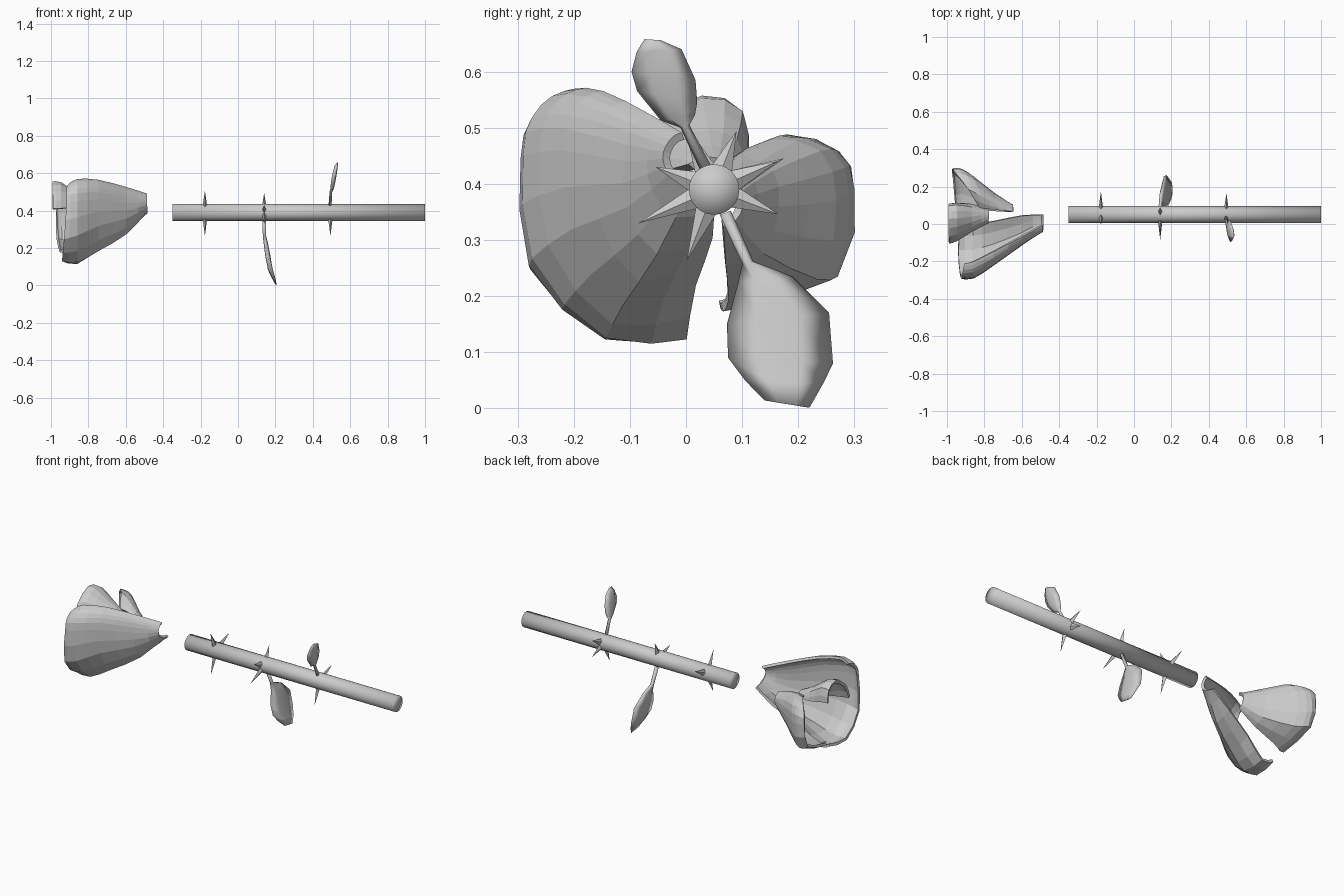
import bpy, bmesh, math
from mathutils import Vector

if "Cube" in bpy.data.objects:
    bpy.data.objects.remove(bpy.data.objects["Cube"])

grey = bpy.data.materials.new("light_grey")
grey.diffuse_color = (0.6, 0.6, 0.6, 1)
grey.use_nodes = True
grey.node_tree.nodes["Principled BSDF"].inputs["Base Color"].default_value = grey.diffuse_color
CY, CZ = 0.05, 0.39          # stem axis


def finish(name, bm, smooth=None):
    bmesh.ops.recalc_face_normals(bm, faces=bm.faces)
    me = bpy.data.meshes.new(name)
    bm.to_mesh(me)
    bm.free()
    ob = bpy.data.objects.new(name, me)
    bpy.context.collection.objects.link(ob)
    me.materials.append(grey)
    if smooth:
        bpy.ops.object.select_all(action='DESELECT')
        ob.select_set(True)
        bpy.context.view_layer.objects.active = ob
        bpy.ops.object.shade_smooth_by_angle(angle=math.radians(smooth))
    return ob


def grid(bm, rows, closed=False):
    vs = [[bm.verts.new(p) for p in r] for r in rows]
    n = len(rows[0])
    for a, b in zip(vs, vs[1:]):
        for j in range(n if closed else n - 1):
            k = (j + 1) % n
            bm.faces.new((a[j], a[k], b[k], b[j]))
    return vs


def refine(pts):
    """Insert a smooth midpoint between neighbouring points."""
    out = []
    for i in range(len(pts) - 1):
        p0, p1, p2, p3 = (pts[max(0, min(len(pts) - 1, i + d))] for d in (-1, 0, 1, 2))
        out += [p1, (p1 + p2) * 0.5625 - (p0 + p3) * 0.0625]
    return out + [pts[-1]]


def petal(name, sections, thickness):
    """Each section is one x (or an x per point) and its (y, z) points."""
    rows = []
    for xs, pts in sections:
        xs = xs if isinstance(xs, list) else [xs] * len(pts)
        rows.append(refine([Vector((x, y, z)) for x, (y, z) in zip(xs, pts)]))
    cols = [refine(list(c)) for c in zip(*rows)]
    bm = bmesh.new()
    grid(bm, list(zip(*cols)))
    ob = finish(name, bm)
    mod = ob.modifiers.new("thickness", 'SOLIDIFY')
    mod.thickness = thickness
    mod.offset = 0


# Stem: softly shaded rod lying along x, ends capped by fans
bm = bmesh.new()
ring = [(CY + 0.045 * math.cos(a), CZ + 0.045 * math.sin(a))
        for a in (math.tau * i / 24 for i in range(24))]
ends = grid(bm, [[(x, y, z) for y, z in ring] for x in (-0.35, 1.0)], closed=True)
for loop, x in zip(ends, (-0.35, 1.0)):
    mid = bm.verts.new((x, CY, CZ))
    for i in range(24):
        bm.faces.new((loop[i], loop[(i + 1) % 24], mid))
finish("stem", bm, 180)

# Thorns: four-sided spikes around the stem (x, angle, reach)
for x, deg, reach in [(-0.177, 24, .137), (-0.177, 114, .13), (-0.177, 249, .136),
                      (0.14, 69, .112), (0.14, 204, .148), (0.14, 159, .112),
                      (0.494, 339, .123), (0.494, 249, .136), (0.494, 24, .125)]:
    a = math.radians(deg)
    out = Vector((0, math.cos(a), math.sin(a)))
    side = Vector((0, -out.z, out.y))
    c = Vector((x, CY, CZ))
    bm = bmesh.new()
    base = [bm.verts.new(c + out * 0.035 + d) for d in
            (side * 0.02, Vector((0.012, 0, 0)), -side * 0.02, Vector((-0.012, 0, 0)))]
    tip = bm.verts.new(c + out * reach)
    bm.faces.new(base)
    for i in range(4):
        bm.faces.new((base[i], base[(i + 1) % 4], tip))
    finish("thorn", bm)


# Leaves: lens sections from one edge to the other, on a short stalk
def leaf(name, sections):
    rows = []
    for x, (y1, z1), (y2, z2), t in sections:
        a, b = Vector((x, y1, z1)), Vector((x, y2, z2))
        up = Vector((t, 0, 0))
        rows.append([a, a.lerp(b, .3) + up, a.lerp(b, .7) + up,
                     b, a.lerp(b, .7) - up, a.lerp(b, .3) - up])
    bm = bmesh.new()
    vs = grid(bm, rows, closed=True)
    bm.faces.new(vs[0])
    bm.faces.new(vs[-1])
    finish(name, bm, 180)


leaf("upper_leaf", [
    (.492, (.025, .425), (.045, .432), .008), (.497, (-.01, .5), (.006, .505), .007),
    (.503, (-.045, .513), (.016, .523), .009), (.509, (-.087, .565), (.02, .545), .011),
    (.516, (-.097, .6), (.017, .585), .011), (.525, (-.088, .635), (-.008, .64), .009),
    (.533, (-.074, .658), (-.045, .656), .003)])
leaf("lower_leaf", [
    (.14, (.06, .345), (.08, .352), .010), (.142, (.1, .258), (.12, .262), .009),
    (.148, (.093, .225), (.19, .235), .011), (.159, (.073, .15), (.255, .17), .013),
    (.173, (.075, .09), (.262, .08), .013), (.187, (.105, .05), (.245, .045), .010),
    (.203, (.14, .014), (.22, .001), .003)])

# Petals: cupped shells lofted from base to rim
petal("front_petal", [
    (-.49, [(-.005, .485), (-.018, .48), (-.03, .465), (-.035, .445), (-.025, .42), (.01, .4), (.05, .39)]),
    (-.6, [(-.065, .52), (-.08, .51), (-.095, .49), (-.105, .44), (-.1, .36), (-.05, .28), (.045, .31)]),
    (-.75, [(-.145, .558), (-.175, .55), (-.2, .52), (-.213, .46), (-.2, .32), (-.11, .19), (.015, .225)]),
    (-.86, [(-.2, .562), (-.235, .55), (-.268, .515), (-.283, .45), (-.268, .27), (-.14, .132), (0, .13)]),
    ([-.9, -.91, -.915, -.915, -.93, -.94, -.93],
     [(-.21, .535), (-.24, .525), (-.268, .495), (-.283, .44), (-.27, .25), (-.14, .135), (0, .15)]),
], 0.015)
petal("back_petal", [
    (-.65, [(.065, .41), (.08, .4), (.095, .385), (.095, .36), (.085, .34), (.065, .33)]),
    ([-.72, -.735, -.75, -.75, -.75, -.75],
     [(.075, .43), (.105, .44), (.15, .42), (.16, .36), (.135, .28), (.07, .26)]),
    ([-.79, -.82, -.86, -.88, -.88, -.88],
     [(.085, .44), (.15, .472), (.235, .455), (.262, .37), (.23, .235), (.075, .2)]),
    ([-.815, -.86, -.92, -.94, -.94, -.92],
     [(.09, .44), (.175, .48), (.262, .455), (.293, .39), (.265, .24), (.065, .18)]),
    ([-.83, -.885, -.955, -.97, -.965, -.95],
     [(.1, .44), (.185, .48), (.27, .45), (.288, .385), (.252, .25), (.06, .185)]),
], 0.015)
petal("top_petal", [
    (-.78, [(.01, .43), (.03, .44), (.05, .44), (.06, .435), (.075, .42)]),
    (-.87, [(-.035, .42), (-.01, .47), (.04, .49), (.085, .475), (.1, .43)]),
    (-.95, [(-.085, .41), (-.05, .5), (.03, .545), (.095, .525), (.105, .45)]),
    (-.99, [(-.098, .41), (-.06, .49), (.03, .547), (.09, .52), (.1, .45)]),
], 0.016)
